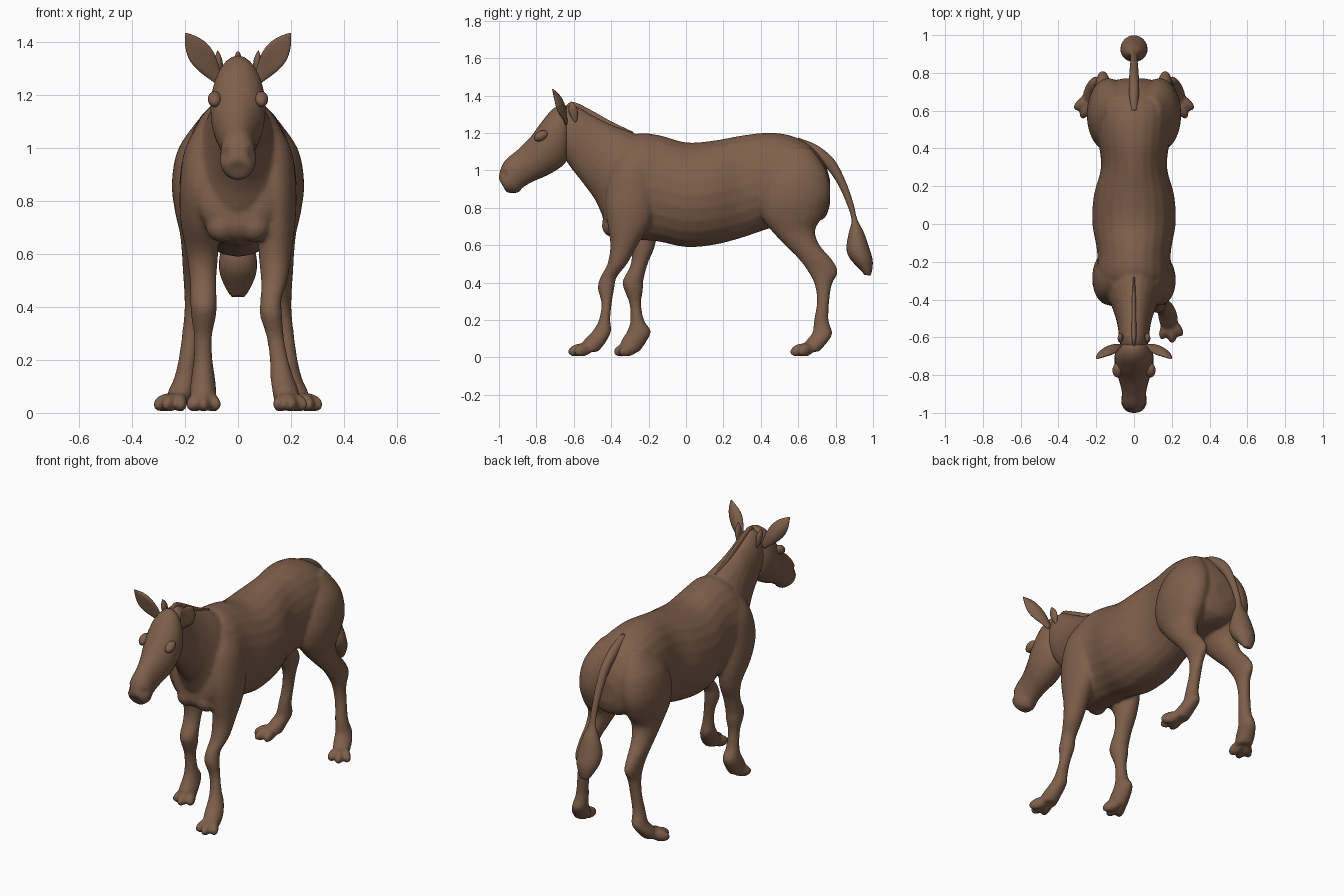
import bpy, bmesh, math
from mathutils import Vector, Matrix

if "Cube" in bpy.data.objects:
    bpy.data.objects.remove(bpy.data.objects["Cube"])

brown = bpy.data.materials.new("brown hide")
brown.use_nodes = True
hide_colour = (0.21, 0.115, 0.07, 1)
brown.diffuse_color = hide_colour
brown.node_tree.nodes["Principled BSDF"].inputs["Base Color"].default_value = hide_colour


def finish(name, bm):
    """Turn a bmesh into a smooth, coloured object."""
    bmesh.ops.recalc_face_normals(bm, faces=bm.faces)
    for face in bm.faces:
        face.smooth = True
    mesh = bpy.data.meshes.new(name)
    bm.to_mesh(mesh)
    bm.free()
    mesh.materials.append(brown)
    obj = bpy.data.objects.new(name, mesh)
    bpy.context.collection.objects.link(obj)
    return obj


def spline(p, q, r, s, t):
    return q + (r - p) * (t / 2) + (p * 2 - q * 5 + r * 4 - s) * (t * t / 2) \
        + (q * 3 - p - r * 3 + s) * (t ** 3 / 2)


def loft(bm, rings, seg=24, steps=4):
    """Skin elliptical rings (one edge, opposite edge, half axis) along a spline."""
    last = len(rings) - 1
    loops = []
    for i in range(last * steps + 1):
        k = min(i // steps, last - 1)
        t = i / steps - k
        keys = [rings[max(0, min(last, k + d))] for d in (-1, 0, 1, 2)]
        a, b, h = (spline(*[key[n] for key in keys], t) for n in range(3))
        mid, half = (a + b) / 2, (a - b) / 2
        angles = [math.tau * j / seg for j in range(seg)]
        loops.append([bm.verts.new(mid + half * math.cos(w) + h * math.sin(w)) for w in angles])
    for lower, upper in zip(loops, loops[1:]):
        for j in range(seg):
            n = (j + 1) % seg
            bm.faces.new((lower[j], lower[n], upper[n], upper[j]))
    bm.faces.new(loops[0])
    bm.faces.new(loops[-1])


def profile(bm, rows):
    """Rows: top y, top z, bottom y, bottom z, half width, on the centre line."""
    loft(bm, [(Vector((0, ty, tz)), Vector((0, by, bz)), Vector((w, 0, 0)))
              for ty, tz, by, bz, w in rows])


def limb(bm, rows, side):
    """Rows: height, front y, back y, distance from centre line, half width."""
    loft(bm, [(Vector((side * x, f, z)), Vector((side * x, b, z)), Vector((w, 0, 0)))
              for z, f, b, x, w in rows])


def ball(bm, centre, size, turn=0, pitch=0):
    matrix = (Matrix.Translation(centre) @ Matrix.Rotation(turn, 4, 'Z')
              @ Matrix.Rotation(pitch, 4, 'X') @ Matrix.Diagonal((*size, 1)))
    bmesh.ops.create_uvsphere(bm, u_segments=20, v_segments=12, radius=1, matrix=matrix)


def foot(bm, x, y, side, splay):
    """Three spread toes fanning forward from the ankle."""
    for fan in (-0.5, 0, 0.5):
        angle = splay + fan
        reach = 0.075 if fan == 0 else 0.06
        centre = (side * (x + math.sin(angle) * reach), y - math.cos(angle) * reach, 0.04)
        ball(bm, centre, (0.027, 0.06, 0.034), side * angle, 0.25)


def leaf(name, base, tip, across, thick, cup=0):
    """Pointed leaf shape, optionally hollowed on its front."""
    bm = bmesh.new()
    base, tip, across, thick = map(Vector, (base, tip, across, thick))
    rings = []
    for i in range(9):
        t = i / 8
        w = 0.04 + 0.96 * math.sin(math.pi * t ** 1.2) ** 0.9 + 0.3 * (1 - t) ** 2
        c = base.lerp(tip, t)
        rings.append((c + across * w, c - across * w, thick * min(w, 1)))
    loft(bm, rings, steps=2)
    for v in bm.verts:
        t = max(0, min(1, (v.co - base).dot(tip - base) / (tip - base).length_squared))
        c = base.lerp(tip, t)
        off = abs((v.co - c).dot(across.normalized())) / across.length
        v.co.y += cup * math.sin(math.pi * t) * (1 - min(1, off) ** 2)
    return finish(name, bm)


# Body: trunk, neck, chest, legs and toes fused into one skin
body = bmesh.new()
trunk = [(-.445, .86, .70, .09), (-.42, .98, .66, .15), (-.36, 1.12, .64, .185),
         (-.27, 1.195, .63, .20), (-.15, 1.19, .62, .195), (0, 1.15, .59, .22),
         (.15, 1.16, .602, .213), (.3, 1.187, .64, .175), (.45, 1.202, .69, .19),
         (.58, 1.18, .71, .20), (.68, 1.12, .72, .19), (.745, 1.03, .75, .14),
         (.77, .95, .82, .06)]
profile(body, [(y, top, y, low, w) for y, top, low, w in trunk])
profile(body, [(-.66, 1.33, -.66, 1.08, .07), (-.60, 1.35, -.62, 1.02, .078),
               (-.5, 1.295, -.55, .93, .09), (-.40, 1.245, -.485, .84, .115),
               (-.28, 1.2, -.42, .72, .15), (-.15, 1.13, -.3, .7, .14)])

# Left foreleg steps forward, right foreleg stands under the shoulder
shoulder = [(1.12, -.34, -.22, .09, .04), (1.0, -.40, -.18, .12, .08), (.85, -.43, -.16, .135, .085)]
forward_leg = shoulder + [
    (.72, -.42, -.19, .145, .072), (.6, -.405, -.26, .14, .062), (.5, -.42, -.315, .137, .05),
    (.43, -.457, -.37, .125, .04), (.37, -.472, -.383, .125, .042), (.29, -.452, -.397, .14, .033),
    (.2, -.466, -.405, .155, .035), (.14, -.50, -.40, .165, .043), (.08, -.555, -.43, .18, .05),
    (.03, -.57, -.47, .185, .045)]
standing_leg = shoulder + [
    (.72, -.38, -.15, .145, .072), (.6, -.30, -.165, .135, .06), (.5, -.295, -.205, .132, .05),
    (.41, -.338, -.228, .13, .05), (.36, -.33, -.23, .13, .046), (.29, -.303, -.24, .132, .034),
    (.2, -.297, -.225, .132, .036), (.14, -.315, -.188, .132, .044), (.08, -.35, -.215, .132, .05),
    (.03, -.35, -.25, .132, .045)]
limb(body, forward_leg, 1)
limb(body, standing_leg, -1)
foot(body, .185, -.50, 1, .15)
foot(body, .13, -.255, -1, 0)

# Matching hind legs
hind_leg = [(1.12, .53, .67, .09, .05), (1.0, .43, .75, .12, .105), (.87, .39, .772, .138, .112),
            (.76, .40, .735, .142, .096), (.68, .455, .69, .145, .075), (.6, .53, .715, .155, .057),
            (.53, .60, .775, .163, .045), (.46, .652, .812, .165, .038), (.39, .688, .78, .168, .034),
            (.3, .70, .766, .178, .033), (.2, .685, .762, .19, .035), (.13, .675, .782, .20, .042),
            (.08, .635, .755, .217, .048), (.03, .62, .71, .228, .045)]
for side in (1, -1):
    limb(body, hind_leg, side)
    foot(body, .225, .68, side, .4)
    ball(body, (side * .062, -.395, .705), (.06, .055, .06))
skin = finish("body", body)
remesh = skin.modifiers.new("fuse", 'REMESH')
remesh.mode = 'VOXEL'
remesh.voxel_size = 0.0095
remesh.use_smooth_shade = True
soften = skin.modifiers.new("soften", 'SMOOTH')
soften.factor = 0.5
soften.iterations = 5

# Head with nostrils and a mouth line pressed in
head = bmesh.new()
profile(head, [(-.615, 1.30, -.63, 1.12, .04), (-.65, 1.348, -.64, 1.05, .082),
               (-.71, 1.33, -.68, 1.01, .102), (-.775, 1.255, -.75, .97, .10),
               (-.83, 1.18, -.82, .94, .08), (-.90, 1.11, -.87, .91, .065),
               (-.96, 1.06, -.895, .885, .066), (-.988, 1.015, -.92, .88, .066),
               (-1.0, .96, -.955, .883, .046), (-.985, .93, -.97, .90, .012)])
for v in head.verts:
    for side in (1, -1):
        gap = (v.co - Vector((side * .05, -.968, .975))).length
        if gap < .03:
            v.co += Vector((-side * .4, .5, 0)) * (.03 - gap)
finish("head", head)

# Brows, ears and the small tufts behind them
for side, label in ((1, "left"), (-1, "right")):
    brow = bmesh.new()
    ball(brow, (side * .088, -.775, 1.185), (.026, .04, .026), 0, .5)
    finish(label + "_eyelid", brow)
    leaf(label + "_ear", (side * .07, -.64, 1.25), (side * .198, -.715, 1.435),
         (side * .036, 0, -.025), (0, .018, .008), .012)
    leaf(label + "_tuft", (side * .065, -.59, 1.26), (side * .077, -.615, 1.37),
         (0, .022, .005), (.014, 0, 0))

# Mane ridge
mane = bmesh.new()
profile(mane, [(-.645, 1.345, -.64, 1.31, .008), (-.60, 1.366, -.59, 1.30, .013),
               (-.5, 1.318, -.5, 1.25, .012), (-.4, 1.262, -.4, 1.2, .011),
               (-.28, 1.205, -.28, 1.17, .006)])
finish("mane", mane)

# Tail and its bushy end
tail = bmesh.new()
profile(tail, [(.60, 1.175, .60, 1.12, .02), (.70, 1.135, .68, 1.07, .027),
               (.79, 1.06, .745, 1.02, .026), (.85, .95, .81, .93, .022),
               (.893, .83, .86, .82, .018), (.915, .74, .885, .735, .022),
               (.95, .67, .87, .665, .048), (.978, .59, .858, .585, .07),
               (.998, .52, .875, .53, .068), (.994, .46, .925, .475, .044),
               (.985, .437, .955, .442, .025)])
finish("tail", tail)
